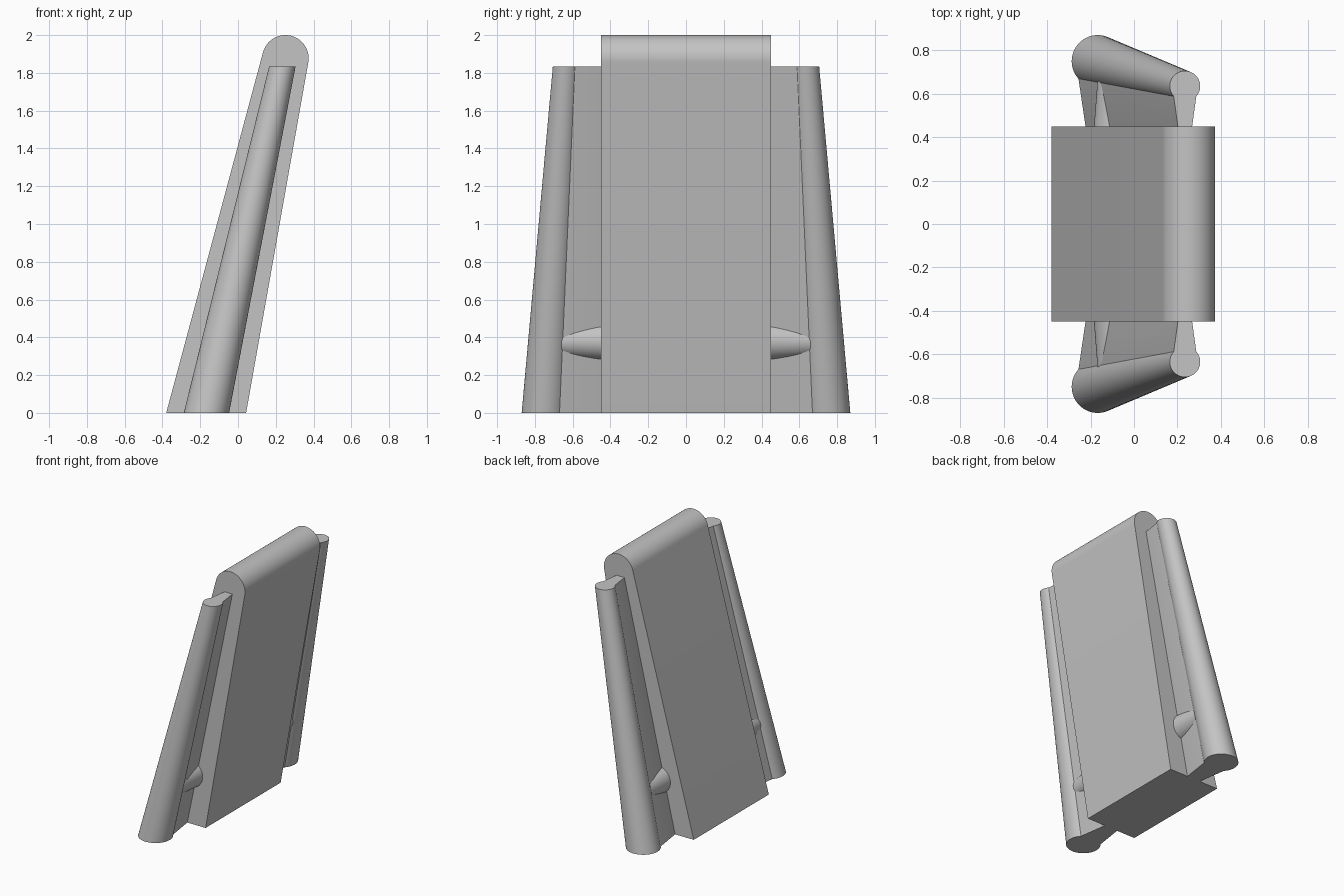
import bpy
import bmesh
from math import sin, cos, radians, tau

cube = bpy.data.objects.get("Cube")
if cube:
    bpy.data.objects.remove(cube, do_unlink=True)

grey = bpy.data.materials.new("plain_grey")
grey.use_nodes = True
colour = (0.55, 0.55, 0.55, 1)
grey.diffuse_color = colour
grey.node_tree.nodes["Principled BSDF"].inputs["Base Color"].default_value = colour


def loft(name, ring_a, ring_b):
    """Solid between two matching rings of points, capped at both ends."""
    bm = bmesh.new()
    a = [bm.verts.new(p) for p in ring_a]
    b = [bm.verts.new(p) for p in ring_b]
    bm.faces.new(a)
    bm.faces.new(b)
    for i in range(len(a)):
        j = (i + 1) % len(a)
        bm.faces.new((a[i], a[j], b[j], b[i]))
    bmesh.ops.recalc_face_normals(bm, faces=bm.faces)
    mesh = bpy.data.meshes.new(name)
    bm.to_mesh(mesh)
    bm.free()
    mesh.materials.append(grey)
    obj = bpy.data.objects.new(name, mesh)
    bpy.context.collection.objects.link(obj)
    bpy.ops.object.select_all(action="DESELECT")
    obj.select_set(True)
    bpy.context.view_layer.objects.active = obj
    bpy.ops.object.shade_smooth_by_angle(angle=radians(30))
    return obj


def level_circle(x, y, z, r, n=64):
    return [(x + r * cos(tau * i / n), y + r * sin(tau * i / n), z) for i in range(n)]


def upright_circle(x, y, z, r, n=48):
    return [(x + r * cos(tau * i / n), y, z + r * sin(tau * i / n)) for i in range(n)]


# Leaning central slab with a rounded top edge
HALF = 0.45
arc = [radians(-10 + 175 * i / 32) for i in range(33)]
profile = [(-0.38, 0), (0.043, 0)]
profile += [(0.251 + 0.123 * cos(t), 1.877 + 0.123 * sin(t)) for t in arc]
loft("central_slab", [(x, -HALF, z) for x, z in profile], [(x, HALF, z) for x, z in profile])

# Lower and upper ends of each rod: x, y, z, radius
LOW = (-0.167, 0.75, 0, 0.12)
HIGH = (0.235, 0.635, 1.835, 0.07)


def fin_ring(side, end):
    """Web section that flares from the slab out to the rod."""
    x, y, z, r = end
    narrow, wide = r * 0.47, r * 0.74
    outer = y - r * 0.67
    return [(x - narrow, side * HALF, z), (x + narrow, side * HALF, z),
            (x + wide, side * outer, z), (x + wide, side * y, z),
            (x - wide, side * y, z), (x - wide, side * outer, z)]


# Tapered rod, connecting fin and conical boss on each side
for side, label in ((-1, "front"), (1, "back")):
    rings = [level_circle(x, side * y, z, r) for x, y, z, r in (LOW, HIGH)]
    loft(label + "_rod", *rings)
    # keep the fin's hidden outer edge just inside the rod
    loft(label + "_fin", fin_ring(side, LOW), fin_ring(side, HIGH))
    loft(label + "_boss", upright_circle(-0.083, side * 0.44, 0.38, 0.102),
         upright_circle(-0.083, side * 0.66, 0.38, 0.085))
